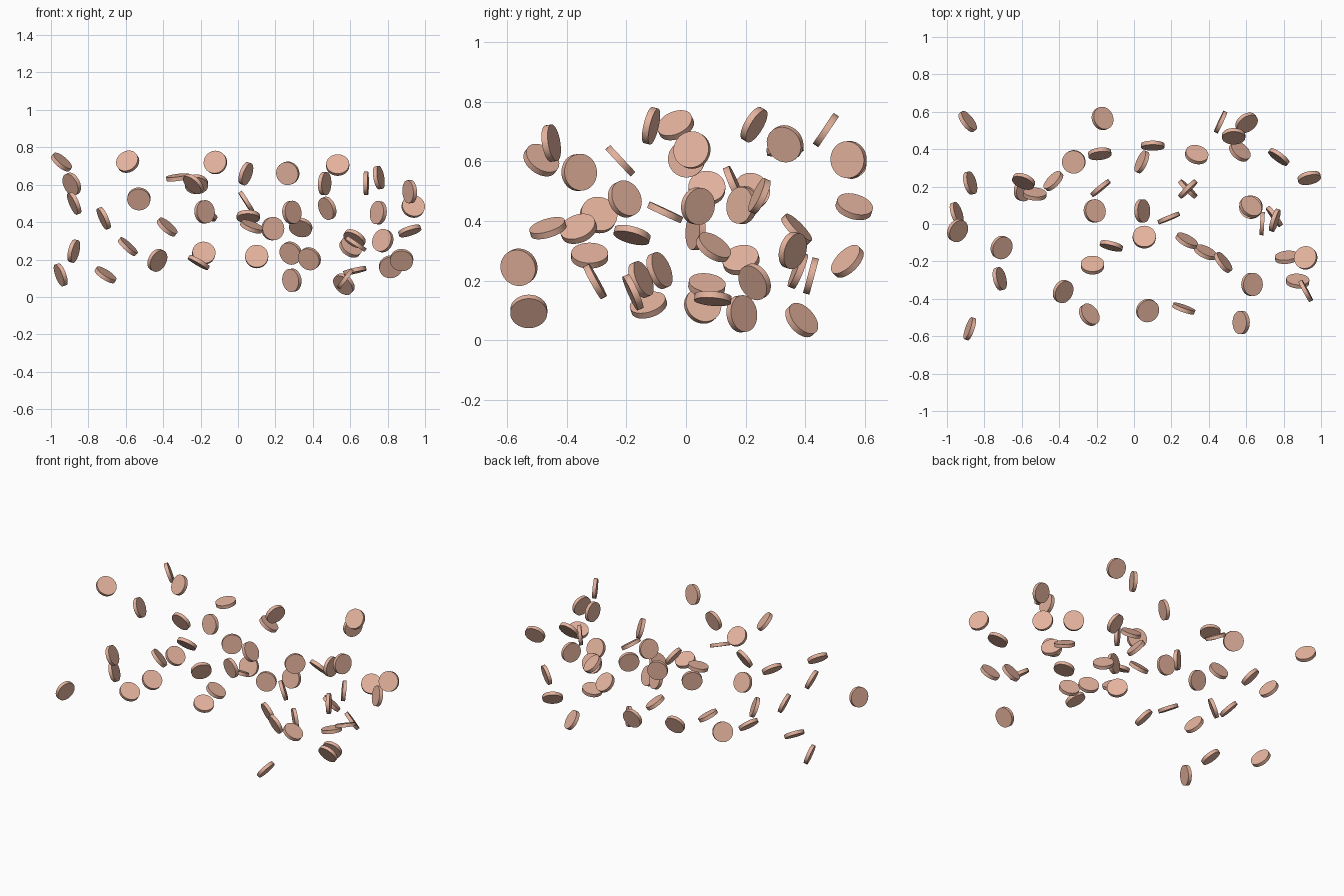
import bpy
from mathutils import Vector

RADIUS, THICKNESS, SIDES = 0.062, 0.022, 32

mat = bpy.data.materials.new("copper")
mat.diffuse_color = (0.78, 0.45, 0.34, 1)


def disc(x, y, z, *facing):
    """One loose disc at a place, with its flat side turned to a direction."""
    turn = Vector(facing).to_track_quat('Z', 'Y').to_euler()
    bpy.ops.mesh.primitive_cylinder_add(vertices=SIDES, radius=RADIUS, depth=THICKNESS,
                                        location=(x, y, z), rotation=turn)
    ob = bpy.context.object
    ob.name = "disc"
    ob.data.materials.append(mat)
    bpy.ops.object.shade_smooth_by_angle()


# far left discs
disc(-.943, -.035, .721, .60, -.33, .72)
disc(-.889, .548, .603, .74, .57, .35)
disc(-.876, .219, .500, .88, .25, .38)
disc(-.718, -.293, .420, .88, .22, .40)
disc(-.878, -.560, .245, .92, -.32, -.22)
disc(-.948, .056, .118, .90, .30, .33)
disc(-.708, -.126, .118, .52, -.27, .81)

# left discs
disc(-.590, .228, .723, .34, .81, -.48)
disc(-.530, .160, .524, .08, .91, .40)
disc(-.589, .184, .269, .66, -.20, .72)
disc(-.431, .230, .196, .65, -.62, -.35)
disc(-.379, -.361, .374, .62, -.30, .72)
disc(-.322, .332, .639, -.13, -.13, .98)
disc(-.239, -.485, .604, .62, .45, .64)
disc(-.222, -.220, .602, 0, .73, .68)
disc(-.210, .070, .184, .50, .12, .86)
disc(-.168, .564, .448, .52, .25, .80)
disc(-.179, .192, .455, .63, -.77, .08)
disc(-.183, .375, .234, -.12, .92, -.37)

# middle discs
disc(-.121, -.117, .719, .24, .94, -.22)
disc(.042, .332, .659, .87, -.38, -.30)
disc(.073, -.463, .376, .35, -.28, .90)
disc(.044, .070, .510, .84, .03, .54)
disc(.055, -.070, .429, .02, .42, .90)
disc(.100, .419, .216, 0, .97, -.26)
disc(.186, .032, .365, .38, -.92, .05)
disc(.266, -.452, .661, .33, .93, .15)
disc(.288, .187, .452, .70, -.70, .10)
disc(.288, .187, .089, .70, .70, .10)
disc(.282, -.089, .234, .45, .82, .33)
disc(.335, .371, .372, .22, .70, .68)
disc(.382, -.151, .204, .40, .83, .35)

# right discs
disc(.463, .545, .606, .90, -.42, -.04)
disc(.477, -.205, .474, .75, .58, .30)
disc(.533, .469, .705, 0, .83, -.56)
disc(.623, .092, .312, .45, .50, .72)
disc(.631, -.323, .284, .55, 0, .83)
disc(.602, .541, .265, -.45, .63, -.63)
disc(.566, .388, .068, .55, .62, .55)
disc(.573, -.527, .097, .80, 0, -.60)
disc(.625, .090, .140, -.22, .08, .96)

# far right discs
disc(.685, .002, .608, 1, -.06, 0)
disc(.753, .020, .638, .94, -.30, .17)
disc(.750, .040, .450, .80, .58, -.10)
disc(.918, -.358, .563, .87, .47, .05)
disc(.937, .246, .484, -.20, .89, -.41)
disc(.918, -.181, .353, -.30, .25, .92)
disc(.774, .358, .301, .58, .78, -.24)
disc(.816, -.178, .161, -.10, .90, .40)
disc(.875, -.305, .197, .06, .87, .48)
